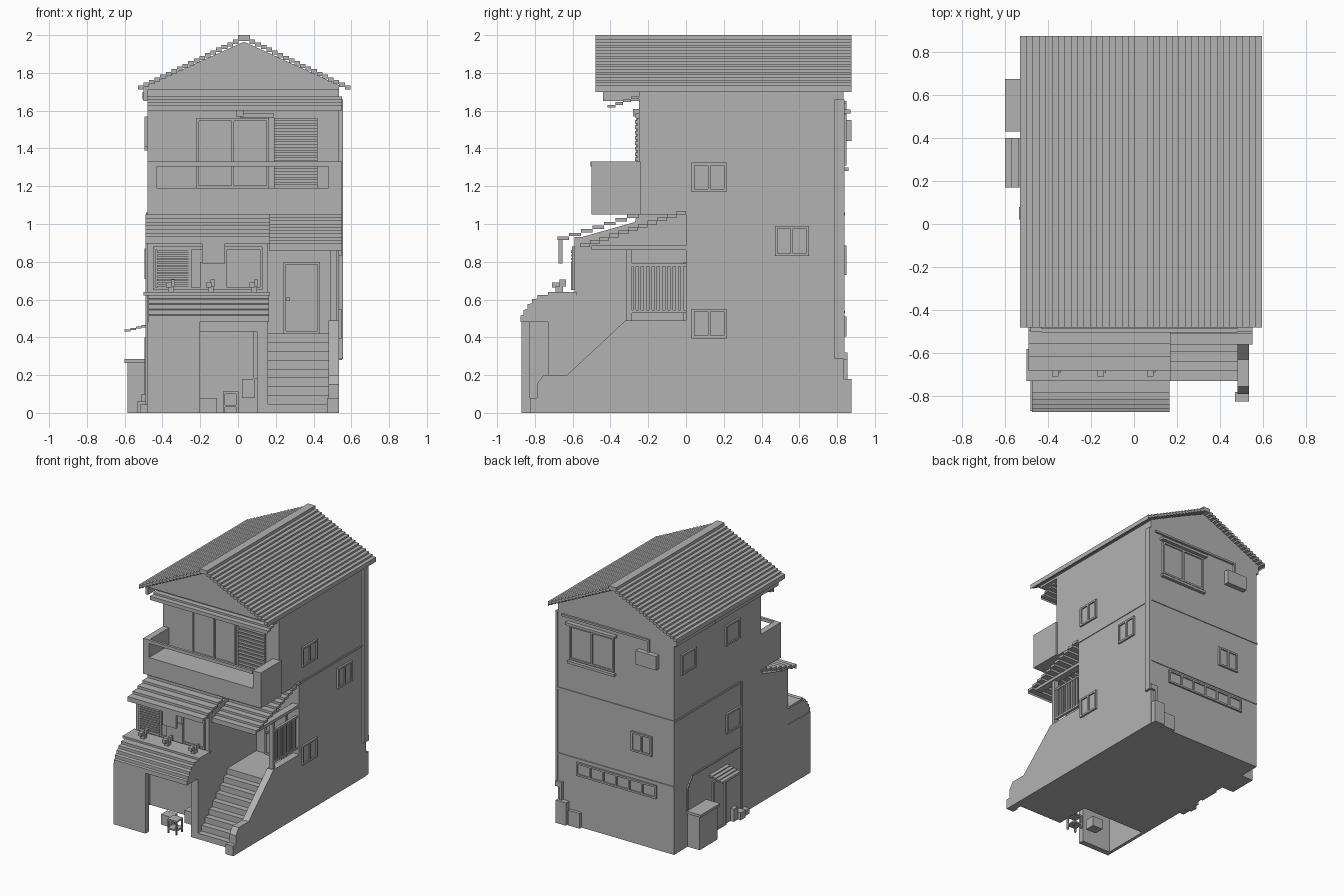
import bpy, bmesh
from mathutils import Vector

cube = bpy.data.objects.get("Cube")
if cube:
    bpy.data.objects.remove(cube, do_unlink=True)

gray = bpy.data.materials.new("plain gray")
gray.use_nodes = True
gray.diffuse_color = (0.45, 0.45, 0.45, 1)
gray.node_tree.nodes["Principled BSDF"].inputs["Base Color"].default_value = (0.45, 0.45, 0.45, 1)


def finish(name, bm):
    bmesh.ops.recalc_face_normals(bm, faces=bm.faces[:])
    mesh = bpy.data.meshes.new(name)
    bm.to_mesh(mesh)
    bm.free()
    mesh.materials.append(gray)
    obj = bpy.data.objects.new(name, mesh)
    bpy.context.collection.objects.link(obj)
    return obj


def boxes(name, items):
    """Axis-aligned boxes, each given as x, y and z ranges."""
    bm = bmesh.new()
    for ranges in items:
        lo = Vector([min(r) for r in ranges])
        hi = Vector([max(r) for r in ranges])
        for v in bmesh.ops.create_cube(bm, size=1)["verts"]:
            v.co = Vector([(lo[i] + hi[i]) / 2 + v.co[i] * (hi[i] - lo[i]) for i in range(3)])
    return finish(name, bm)


def box(name, x, y, z):
    return boxes(name, [(x, y, z)])


def prism(name, profile, axis, a, b):
    """Profile extruded along x (points are y, z) or along y (points are x, z)."""
    bm = bmesh.new()
    place = (lambda p, d: (d, p[0], p[1])) if axis == "x" else (lambda p, d: (p[0], d, p[1]))
    face = bm.faces.new([bm.verts.new(place(p, a)) for p in profile])
    ext = bmesh.ops.extrude_face_region(bm, geom=[face])
    step = Vector((b - a, 0, 0)) if axis == "x" else Vector((0, b - a, 0))
    for v in ext["geom"]:
        if isinstance(v, bmesh.types.BMVert):
            v.co += step
    return finish(name, bm)


def treads(p, q, n):
    """Stepped line rising from p to q."""
    run, rise = (q[0] - p[0]) / n, (q[1] - p[1]) / n
    pts = []
    for i in range(n):
        pts += [(p[0] + i * run, p[1] + i * rise), (p[0] + i * run, p[1] + (i + 1) * rise)]
    return pts + [tuple(q)]


def stepped_slab(name, p, q, n, thick, axis, a, b):
    top = treads(p, q, n)
    return prism(name, top + [(u, v - thick) for u, v in reversed(top)], axis, a, b)


X0, X1, BACK, FRONT = -0.48, 0.535, 0.835, -0.25
WALLS = {"front": (1, FRONT, -1), "room": (1, -0.59, -1), "porch": (1, 0, -1),
         "back": (1, BACK, 1), "right": (0, X1, 1), "left": (0, X0, -1)}


def on_wall(wall, u, z, depth, start=0):
    axis, pos, sign = WALLS[wall]
    d = (pos + sign * start, pos + sign * depth)
    return (d, u, z) if axis == 0 else (u, d, z)


def window(name, wall, u, z, panes=2, bar=0.014, depth=0.014):
    parts = [on_wall(wall, u, (e, e + s * bar), depth, -0.002) for e, s in ((z[0], 1), (z[1], -1))]
    for i in range(panes + 1):
        c = u[0] + bar / 2 + (u[1] - u[0] - bar) * i / panes
        parts.append(on_wall(wall, (c - bar / 2, c + bar / 2), z, depth, -0.002))
    parts.append(on_wall(wall, u, z, 0.004, -0.002))
    boxes(name, parts)


def louvres(name, wall, u, z, n):
    step = (z[1] - z[0]) / n
    boxes(name, [on_wall(wall, u, (z[0] + i * step, z[0] + (i + 0.65) * step), 0.02, -0.002) for i in range(n)]
          + [on_wall(wall, u, z, 0.008, -0.002)])


# Main house volumes
box("lower_house", (X0, X1), (0, BACK), (0, 1.06))
box("upper_house", (X0, X1), (FRONT, BACK), (1.05, 1.73))
box("floor_band", (X0 - 0.006, X1 + 0.006), (0, BACK + 0.006), (1.045, 1.06))
box("rear_band", (X0, X1), (0.8, BACK + 0.006), (0.53, 0.54))

# Gabled roof with stepped tile courses
RIDGE = 0.032
gable = [(X0, 1.71), (X1, 1.71), (X1, 1.735), (RIDGE, 1.965), (X0, 1.735)]
prism("gable", gable, "y", -0.44, BACK)
for side, eave in (("right", 0.595), ("left", -0.53)):
    stepped_slab(side + "_roof", (eave, 1.72), (RIDGE, 1.99), 19, 0.022, "y", -0.48, 0.875)
box("ridge_cap", (0.0, 0.064), (-0.48, 0.875), (1.97, 2.0))
box("left_eave_gutter", (-0.5, X0), (-0.44, BACK), (1.65, 1.73))
stepped_slab("top_front_awning", (-0.415, 1.615), (FRONT, 1.675), 4, 0.014, "x", -0.48, 0.55)

# Balcony
box("balcony_base", (X0, 0.55), (-0.5, FRONT + 0.01), (1.05, 1.19))
for side, x in (("left", (X0, -0.43)), ("right", (0.48, 0.55))):
    box(side + "_balcony_wall", x, (-0.5, FRONT + 0.01), (1.05, 1.33))
box("balcony_rail", (-0.43, 0.48), (-0.505, -0.485), (1.305, 1.33))
window("balcony_doors", "front", (-0.22, 0.165), (1.19, 1.56))
louvres("balcony_shutter", "front", (0.19, 0.42), (1.19, 1.56), 13)
boxes("balcony_pipe", [on_wall("front", (0.01, 0.19), (1.565, 1.585), 0.02),
                       on_wall("front", (-0.01, 0.03), (1.57, 1.61), 0.03)])

# Front room and its awning
box("front_room", (X0, 0.16), (-0.59, 0), (0.48, 0.93))
prism("front_room_top", [(-0.59, 0.92), (0, 0.92), (0, 1.06), (-0.26, 1.06), (-0.27, 1.01)], "x", X0, 0.16)
stepped_slab("front_room_awning", (-0.68, 0.915), (-0.25, 1.05), 7, 0.018, "x", -0.49, 0.17)
window("front_room_window", "room", (-0.45, 0.13), (0.65, 0.88), 3)
louvres("front_room_shutter", "room", (-0.43, -0.26), (0.66, 0.865), 11)
box("hanging_sign", (-0.19, -0.07), (-0.675, -0.655), (0.79, 0.92))
box("window_board", (-0.2, -0.06), (-0.61, -0.59), (0.65, 0.8))
box("window_ledge", (-0.5, 0.17), (-0.73, -0.58), (0.622, 0.64))
for i, x in enumerate((-0.355, -0.145, 0.085)):
    boxes("ledge_plant_%d" % (i + 1), [((x - 0.015, x + 0.015), (-0.69, -0.65), (0.64, 0.67)),
                                       ((x - 0.025, x + 0.005), (-0.71, -0.67), (0.665, 0.69)),
                                       ((x, x + 0.022), (-0.67, -0.635), (0.67, 0.705))])

# Ground-floor bay with an open front
curve = [(-0.58, 0.48), (-0.875, 0.48), (-0.875, 0.515), (-0.86, 0.52), (-0.86, 0.545), (-0.84, 0.55),
         (-0.84, 0.575), (-0.815, 0.58), (-0.815, 0.602), (-0.785, 0.605), (-0.785, 0.625), (-0.58, 0.625)]
prism("bay_canopy", curve, "x", -0.475, 0.165)
box("bay_rear", (X0, 0.16), (-0.45, 0), (0, 0.48))
box("bay_left_wall", (X0, -0.455), (-0.87, -0.45), (0, 0.48))
box("bay_right_wall", (0.1, 0.16), (-0.73, -0.45), (0, 0.48))
box("bay_lintel", (X0, 0.16), (-0.73, -0.45), (0.43, 0.485))
box("bay_front_panel", (X0, -0.2), (-0.87, -0.825), (0, 0.485))
box("storage_box", (-0.2, -0.11), (-0.68, -0.6), (0, 0.08))
box("meter_box", (0.02, 0.09), (-0.7, -0.62), (0.08, 0.18))
box("meter_pipe", (0.08, 0.1), (-0.7, -0.68), (0.18, 0.43))
boxes("crate", [((x, x + 0.012), (y, y + 0.012), (0, 0.11)) for x in (-0.08, -0.01) for y in (-0.77, -0.7)]
      + [((-0.08, 0.002), (-0.77, -0.688), (z, z + 0.012)) for z in (0.03, 0.1)])

# Entrance stair, side wall and porch
steps = treads((-0.73, 0), (-0.32, 0.42), 9)
prism("stairs", steps + [(0, 0.42), (0, 0)], "x", 0.16, 0.485)
side_wall = [(-0.79, 0), (-0.79, 0.15), (-0.755, 0.2), (-0.63, 0.2), (-0.32, 0.49), (0, 0.49), (0, 0)]
prism("stair_side_wall", side_wall, "x", 0.48, X1)
box("stair_kerb", (0.47, X1), (-0.825, -0.78), (0, 0.08))
stepped_slab("porch_awning", (-0.56, 0.88), (0, 1.07), 11, 0.02, "x", 0.165, 0.55)
box("porch_beam", (0.48, X1), (-0.5, 0), (0.862, 0.885))
box("porch_post", (0.49, 0.525), (-0.315, -0.285), (0.48, 0.88))
boxes("porch_fence", [((0.5, 0.52), (-0.29, 0), z) for z in ((0.53, 0.545), (0.775, 0.79))]
      + [((0.503, 0.517), (-0.28 + i * 0.028, -0.265 + i * 0.028), (0.535, 0.785)) for i in range(10)])
window("entrance_door", "porch", (0.24, 0.435), (0.42, 0.8), 1)
box("door_handle", (0.258, 0.275), (-0.03, 0), (0.595, 0.612))

# Side windows
window("right_upper_window", "right", (0.03, 0.215), (1.17, 1.325))
window("right_middle_window", "right", (0.47, 0.65), (0.83, 0.99))
window("right_lower_window", "right", (0.03, 0.215), (0.395, 0.55))
for i, (y, z) in enumerate(((0.57, 1.39), (0.02, 1.41), (0.01, 0.71))):
    window("left_window_%d" % (i + 1), "left", (y, y + 0.18), (z, z + 0.16), 1)
box("left_vent", (-0.505, X0), (0.27, 0.35), (1.66, 1.7))

# Side entrance with awning, pillar box and potted blocks
window("side_door", "left", (0.2, 0.36), (0, 0.4), 1)
stepped_slab("side_awning", (-0.6, 0.435), (X0, 0.465), 4, 0.012, "y", 0.17, 0.4)
box("pillar_box", (-0.585, X0), (0.44, 0.665), (0, 0.27))
box("pillar_cap", (-0.6, X0), (0.43, 0.675), (0.265, 0.285))
boxes("side_pots", [((-0.535, X0), (0.02, 0.08), (0, 0.06)), ((-0.51, X0), (0.08, 0.13), (0, 0.1)),
                    ((-0.52, X0), (-0.05, 0.01), (0, 0.045))])
pipe = [(0.67, 0.29), (0.67, 0.46), (0.61, 0.54), (0, 0.54), (0, 0.55), (0.615, 0.55), (0.68, 0.465), (0.68, 0.29)]
prism("side_conduit", pipe, "x", X0 - 0.01, X0)
box("left_downpipe", (X0 - 0.01, X0), (-0.01, 0.005), (0, 1.05))

# Rear wall fittings
window("rear_upper_window", "back", (0.04, 0.43), (1.31, 1.58))
box("rear_window_hood", (0.02, 0.45), (BACK, 0.87), (1.585, 1.605))
box("rear_window_sill", (0.03, 0.44), (BACK, 0.86), (1.28, 1.3))
window("rear_middle_window", "back", (-0.29, -0.11), (0.73, 0.885))
window("rear_vent_windows", "back", (-0.33, 0.37), (0.405, 0.51), 6)
box("rear_unit", (-0.35, -0.17), (BACK, 0.875), (1.44, 1.55))
boxes("rear_unit_pipe", [((-0.27, 0.5), (BACK, 0.85), (1.635, 1.65)), ((-0.27, -0.255), (BACK, 0.85), (1.55, 1.65))])

# Corner downpipe and meter boxes
boxes("corner_downpipe", [((X1, 0.555), (0.785, 0.84), (0.285, 1.66)), ((0.49, 0.55), (BACK, 0.855), (0.28, 0.32)),
                          ((0.49, 0.51), (BACK, 0.855), (0.18, 0.32))])
box("rear_box_tall", (0.44, 0.53), (BACK, 0.875), (0, 0.18))
box("rear_box_low", (0.33, 0.43), (BACK, 0.86), (0, 0.12))
